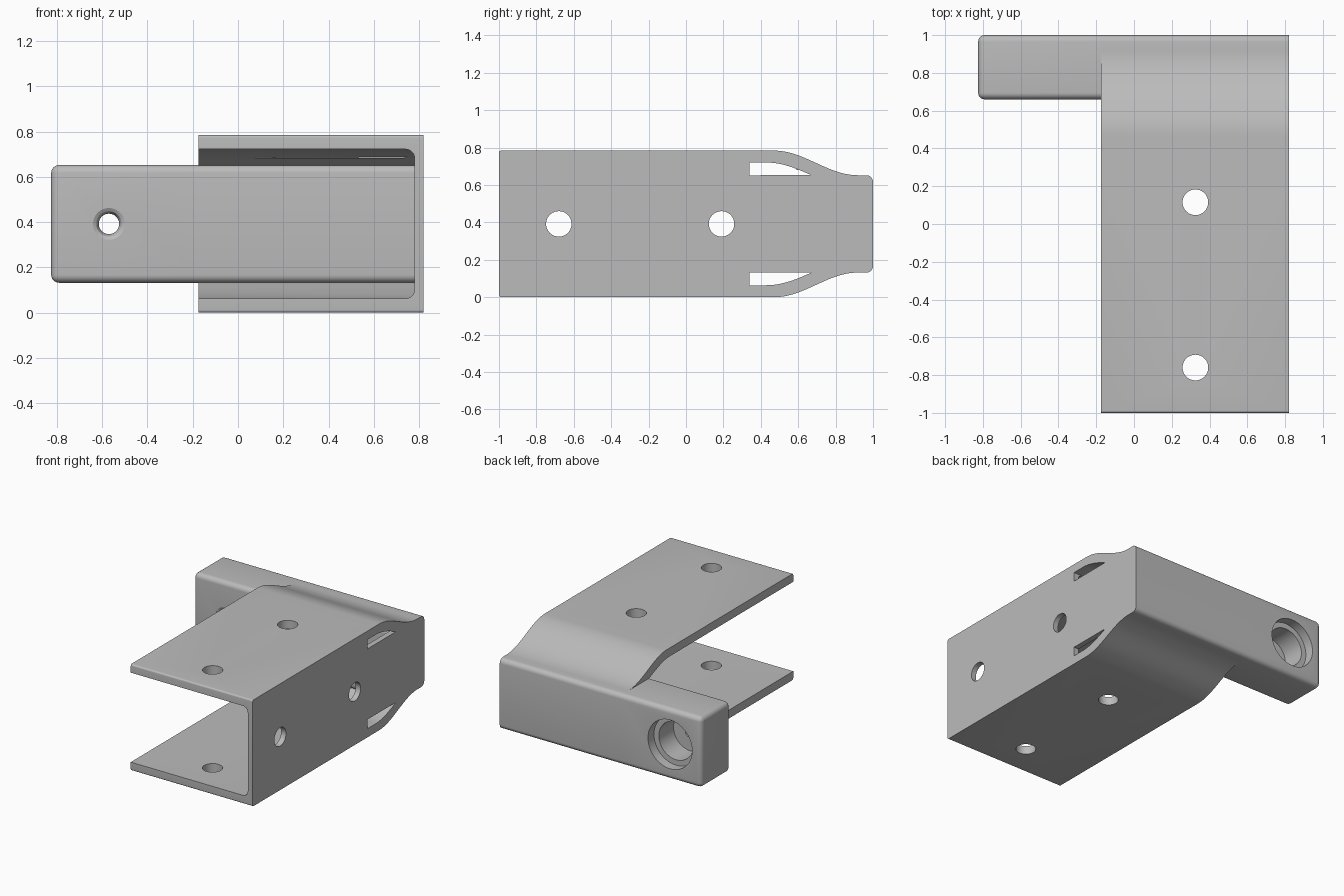
import bpy, bmesh, math
from mathutils import Vector

cube = bpy.data.objects.get("Cube")
if cube:
    bpy.data.objects.remove(cube, do_unlink=True)

MID = 0.392                          # height of the symmetry plane
OUT, INN, BAR = 0.392, 0.33, 0.26    # half heights: flange outside, flange inside, arm
X_OPEN, X_WEB, X_END = -0.175, 0.78, 0.82
ARM_FRONT, ROUND = 0.66, 0.035

metal = bpy.data.materials.new("grey metal")
metal.use_nodes = True
grey = (0.5, 0.5, 0.5, 1)
metal.diffuse_color = grey
metal.node_tree.nodes["Principled BSDF"].inputs["Base Color"].default_value = grey


def make(name, bm):
    bmesh.ops.recalc_face_normals(bm, faces=bm.faces)
    mesh = bpy.data.meshes.new(name)
    bm.to_mesh(mesh)
    bm.free()
    mesh.materials.append(metal)
    obj = bpy.data.objects.new(name, mesh)
    bpy.context.collection.objects.link(obj)
    return obj


def s_curve(y0, y1, h0, h1, y_stop=None, n=20):
    """Smooth step from height h0 to h1, optionally ended early."""
    y_stop = y_stop or y1
    pts = []
    for i in range(n + 1):
        y = y0 + (y_stop - y0) * i / n
        pts.append((y, h1 + (h0 - h1) * (0.5 + 0.5 * math.cos(math.pi * (y - y0) / (y1 - y0)))))
    return pts


def arc(cy, ch, r, a0, a1, n=6):
    angles = [math.radians(a0 + (a1 - a0) * i / n) for i in range(n + 1)]
    return [(cy + r * math.cos(a), ch + r * math.sin(a)) for a in angles]


def mirrored(half):
    return half + [(y, -h) for y, h in reversed(half)]


def prism(profile, x0, x1):
    """Side profile (y, height from the middle) extruded along x."""
    bm = bmesh.new()
    face = bm.faces.new([bm.verts.new((x0, y, MID + h)) for y, h in profile])
    new = bmesh.ops.extrude_face_region(bm, geom=[face])["geom"]
    bmesh.ops.translate(bm, vec=(x1 - x0, 0, 0),
                        verts=[v for v in new if isinstance(v, bmesh.types.BMVert)])
    return bm


def turned(axis, centre, rings, sides=48):
    """Round cutter along an axis from (position, radius) rings."""
    bm = bmesh.new()
    a, b = [i for i in range(3) if i != axis]
    loops = []
    for pos, r in rings:
        loop = []
        for i in range(sides):
            t = math.tau * i / sides
            co = Vector(centre)
            co[axis] = pos
            co[a] += r * math.cos(t)
            co[b] += r * math.sin(t)
            loop.append(bm.verts.new(co))
        loops.append(loop)
    for lo, hi in zip(loops, loops[1:]):
        for i in range(sides):
            j = (i + 1) % sides
            bm.faces.new((lo[i], lo[j], hi[j], hi[i]))
    bm.faces.new(loops[0])
    bm.faces.new(loops[-1])
    return bm


def cut(obj, bm):
    cutter = make("cutter", bm)
    cutter.hide_render = True
    mod = obj.modifiers.new("cut", "BOOLEAN")
    mod.operation, mod.solver, mod.object = "DIFFERENCE", "EXACT", cutter
    bpy.context.view_layer.objects.active = obj
    bpy.ops.object.modifier_apply(modifier=mod.name)
    bpy.data.objects.remove(cutter, do_unlink=True)


# Channel bracket: tapering outline with a solid back end
outline = (arc(-0.988, OUT - 0.012, 0.012, 180, 90) + s_curve(0.47, 0.92, OUT, BAR)
           + arc(1 - ROUND, BAR - ROUND, ROUND, 90, 0))
channel = make("channel_bracket", prism(mirrored(outline), X_OPEN, X_END))

# Hollow between the flanges, filleted against the web
inside = ([(-1.1, INN)] + s_curve(0.43, 0.90, INN, INN - 0.13, 0.68)
          + arc(ARM_FRONT + ROUND, BAR - ROUND, ROUND, 90, 180))
hollow = prism(mirrored(inside), X_OPEN - 0.1, X_WEB)
fillet = [e for e in hollow.edges
          if all(v.co.x > X_WEB - 0.01 and v.co.y < 0.6 and abs(v.co.z - MID) > BAR
                 for v in e.verts)
          and abs(e.verts[0].co.z - e.verts[1].co.z) < 0.1]
bmesh.ops.bevel(hollow, geom=fillet, offset=0.04, segments=5, affect="EDGES", profile=0.5)
cut(channel, hollow)

# Relief slots in the web
for side in (1, -1):
    slot = [(0.34, BAR), (0.34, INN - 0.002)] + s_curve(0.43, 0.90, INN - 0.002, INN - 0.132, 0.67)
    cut(channel, prism([(y, side * h) for y, h in slot], 0.735, X_END + 0.1))

# Mounting holes through the web and both flanges
for y in (-0.68, 0.19):
    cut(channel, turned(0, (0, y, MID), [(0.7, 0.068), (0.9, 0.068)]))
for y in (-0.76, 0.115):
    cut(channel, turned(2, (0.325, y, 0), [(-0.1, 0.068), (0.9, 0.068)]))

# Side arm with rounded edges
box = prism(mirrored([(ARM_FRONT, BAR), (1, BAR)]), -0.825, X_OPEN)
edges = [e for e in box.edges if any(v.co.x < -0.8 for v in e.verts)]
bmesh.ops.bevel(box, geom=edges, offset=ROUND, segments=6, affect="EDGES", profile=0.5)
arm = make("side_arm", box)

# Stepped bore: flared pin hole in front, wide counterbore behind
cut(arm, turned(1, (-0.57, 0, MID), [
    (0.6, 0.07), (0.662, 0.07), (0.67, 0.056), (0.69, 0.045), (0.76, 0.045),
    (0.76, 0.14), (0.93, 0.14), (0.93, 0.18), (1.1, 0.18)]))

for obj in (channel, arm):
    bpy.ops.object.select_all(action="DESELECT")
    obj.select_set(True)
    bpy.context.view_layer.objects.active = obj
    bpy.ops.object.shade_smooth_by_angle(angle=math.radians(30))
